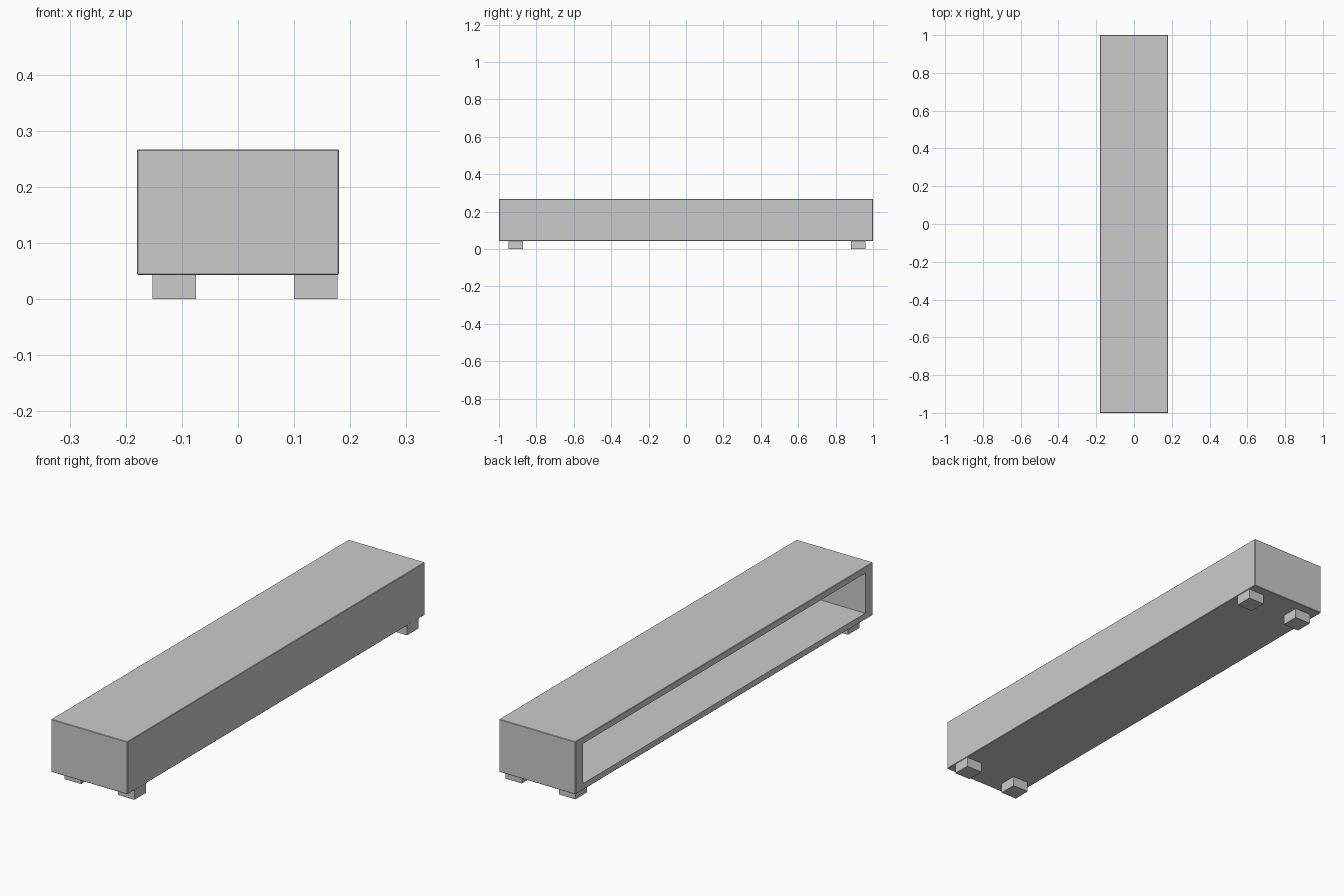
import bpy

if "Cube" in bpy.data.objects:
    bpy.data.objects.remove(bpy.data.objects["Cube"])


def box(name, lo, hi, bevel=0.0):
    """Axis-aligned box between two corners, with an optional fine chamfer."""
    bpy.ops.mesh.primitive_cube_add(size=1)
    ob = bpy.context.object
    ob.name = name
    for v in ob.data.vertices:
        v.co = [a + (c + 0.5) * (b - a) for a, b, c in zip(lo, hi, v.co)]
    if bevel:
        mod = ob.modifiers.new("edge_chamfer", "BEVEL")
        mod.width = bevel
        mod.segments = 1
    return ob


HALF_W, HALF_L = 0.18, 1.0
Z0, Z1 = 0.043, 0.267
WALL, END_WALL = 0.027, 0.052

# Long cabinet body
cabinet = box("cabinet", (-HALF_W, -HALF_L, Z0), (HALF_W, HALF_L, Z1), 0.002)

# Cavity open on the left side, closed on the right
cutter = box("cavity_cutter",
             (-HALF_W - 0.05, -HALF_L + END_WALL, Z0 + WALL),
             (HALF_W - WALL, HALF_L - END_WALL, Z1 - WALL))
cutter.hide_render = True
cutter.hide_set(True)
cavity = cabinet.modifiers.new("cavity", "BOOLEAN")
cavity.operation = "DIFFERENCE"
cavity.solver = "EXACT"
cavity.object = cutter

# Four short feet, set slightly towards the right side
for side, x in (("left", -0.1135), ("right", 0.1385)):
    for end, y in (("front", -0.91), ("back", 0.922)):
        box(f"{end}_{side}_foot",
            (x - 0.0385, y - 0.0385, 0.0),
            (x + 0.0385, y + 0.0385, Z0 + 0.002))
